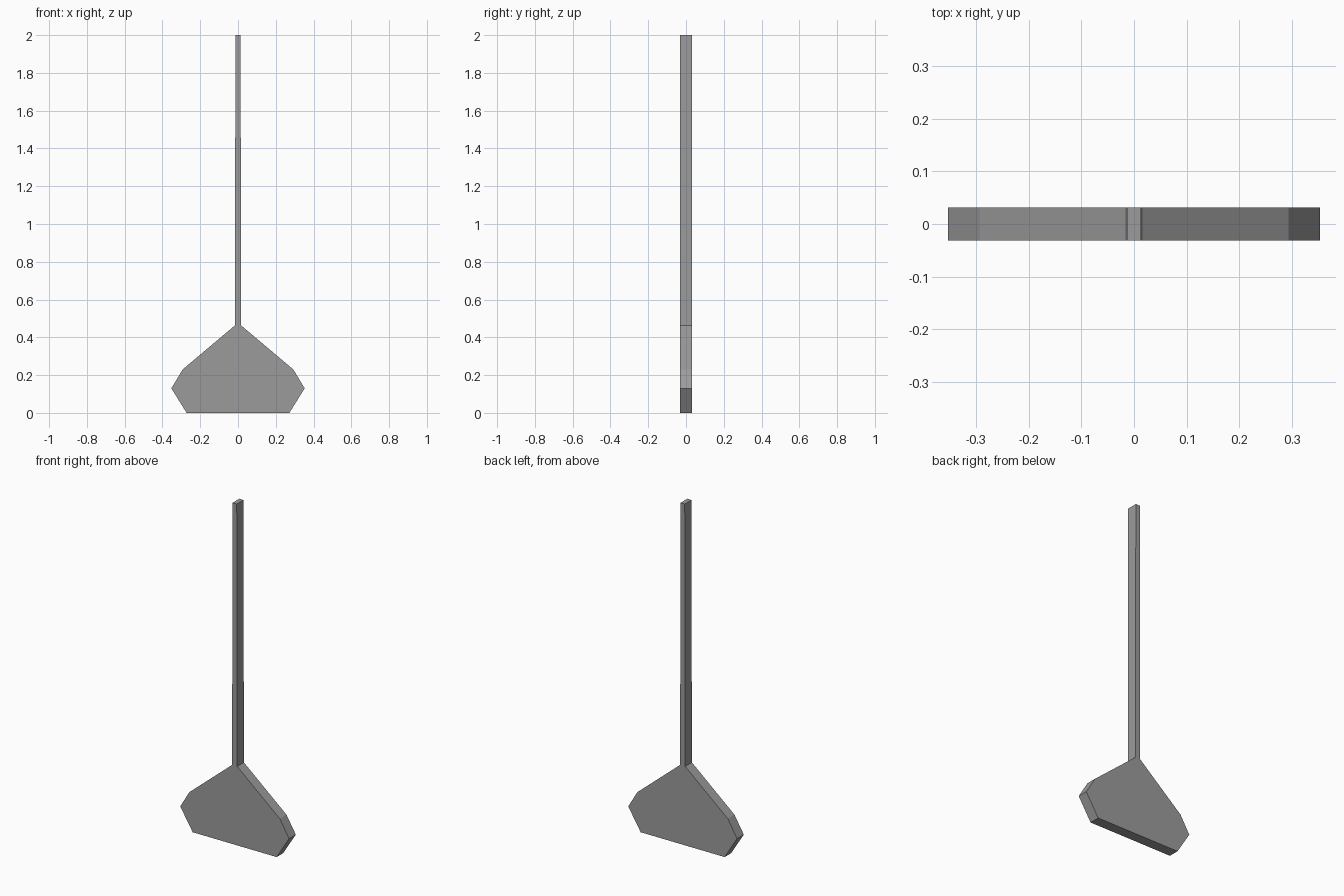
import bpy
import bmesh

# Remove the default cube
cube = bpy.data.objects.get("Cube")
if cube:
    bpy.data.objects.remove(cube, do_unlink=True)

DEPTH = 0.062

# Single grey material
grey = bpy.data.materials.new("plain grey")
grey.use_nodes = True
colour = (0.33, 0.33, 0.33, 1)
grey.diffuse_color = colour
grey.node_tree.nodes["Principled BSDF"].inputs["Base Color"].default_value = colour


def slab(name, half_profile, open_end):
    """Mirror a right-hand (x, z) profile and extrude it through the depth."""
    outline = half_profile + [(-x, z) for x, z in reversed(half_profile)]
    bm = bmesh.new()
    front = [bm.verts.new((x, -DEPTH / 2, z)) for x, z in outline]
    back = [bm.verts.new((x, DEPTH / 2, z)) for x, z in outline]
    bm.faces.new(front)
    bm.faces.new(back[::-1])
    n = len(outline)
    for i in range(n):
        j = (i + 1) % n
        # Leave out the hidden wall where the two parts meet
        if outline[i][1] == outline[j][1] == open_end:
            continue
        bm.faces.new((front[j], front[i], back[i], back[j]))
    bmesh.ops.recalc_face_normals(bm, faces=bm.faces)
    mesh = bpy.data.meshes.new(name)
    bm.to_mesh(mesh)
    bm.free()
    mesh.materials.append(grey)
    obj = bpy.data.objects.new(name, mesh)
    bpy.context.collection.objects.link(obj)
    return obj


JOINT = 0.463

# Wide faceted blade at the base
slab("blade", [(0.272, 0), (0.353, 0.13), (0.293, 0.23), (0.0165, JOINT)], JOINT)

# Long, slightly tapering handle
slab("handle", [(0.0165, JOINT), (0.0135, 2)], JOINT)
